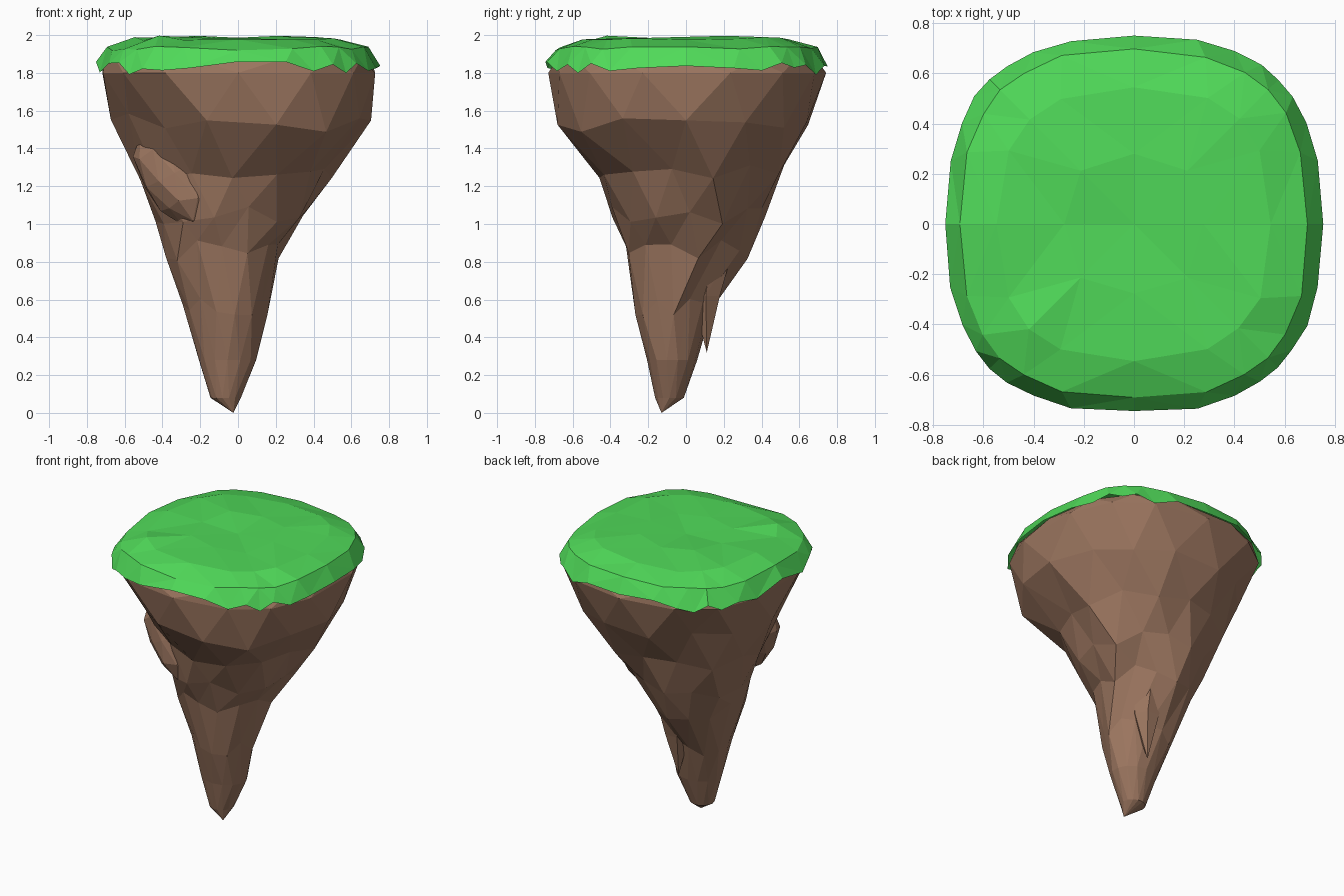
import bpy, bmesh, math, random
from mathutils import Vector, Matrix

if "Cube" in bpy.data.objects:
    bpy.data.objects.remove(bpy.data.objects["Cube"])

random.seed(7)


def material(name, rgb):
    m = bpy.data.materials.new(name)
    m.diffuse_color = (*rgb, 1)
    m.use_nodes = True
    m.node_tree.nodes["Principled BSDF"].inputs["Base Color"].default_value = m.diffuse_color
    return m


def finish(name, bm, mat):
    bmesh.ops.recalc_face_normals(bm, faces=bm.faces)
    me = bpy.data.meshes.new(name)
    bm.to_mesh(me)
    bm.free()
    me.materials.append(mat)
    ob = bpy.data.objects.new(name, me)
    bpy.context.collection.objects.link(ob)
    return ob


def rounded(a, power):
    """Point at angle a on a unit rounded square."""
    c, s = math.cos(a), math.sin(a)
    return (math.copysign(abs(c) ** (2 / power), c),
            math.copysign(abs(s) ** (2 / power), s))


def ring(bm, level, sides, power, turn=0.0, dent=0.0, dz=0.0):
    """Ring filling the given x and y extents, randomly dented."""
    z, x0, x1, y0, y1 = level
    verts = []
    for i in range(sides):
        px, py = rounded(math.tau * (i + turn) / sides, power)
        k = 1.01 - random.uniform(0, dent)
        verts.append(bm.verts.new(((x0 + x1) / 2 + (x1 - x0) / 2 * px * k,
                                   (y0 + y1) / 2 + (y1 - y0) / 2 * py * k,
                                   z + random.uniform(-dz, dz))))
    return verts


def bridge(bm, a, b, shifted):
    """Join two equal rings with triangles."""
    n = len(a)
    for i in range(n):
        j = (i + 1) % n
        if shifted:
            bm.faces.new((a[i], a[j], b[j]))
            bm.faces.new((a[i], b[j], b[i]))
        else:
            bm.faces.new((a[i], a[j], b[i]))
            bm.faces.new((a[j], b[j], b[i]))


def fan(bm, loop, point):
    tip = bm.verts.new(point)
    for i in range(len(loop)):
        bm.faces.new((loop[i], loop[(i + 1) % len(loop)], tip))


brown = material("rock brown", (0.33, 0.18, 0.115))
green = material("grass green", (0.08, 0.70, 0.10))

# Rock: levels are z, x min, x max, y min, y max
levels = [
    (1.87, -.70, .70, -.70, .70),
    (1.80, -.73, .735, -.73, .735),
    (1.53, -.67, .70, -.69, .69),
    (1.27, -.57, .51, -.48, .54),
    (1.05, -.44, .37, -.40, .44),
    (0.86, -.40, .23, -.34, .325),
    (0.55, -.295, .16, -.275, .145),
    (0.28, -.21, .10, -.205, .06),
    (0.08, -.145, .015, -.165, -.01),
]
bm = bmesh.new()
prev = None
for i, lv in enumerate(levels):
    rough = 1 < i < 7
    cur = ring(bm, lv, 14, 2.6 if i < 2 else 2.3 if i == 2 else 2.0,
               turn=0.5 * (i % 2), dent=.09 if rough else .015,
               dz=.055 if rough else 0)
    if prev:
        bridge(bm, prev, cur, i % 2 == 0)
    prev = cur
fan(bm, prev, (-.025, -.13, 0))
# hollow behind the boulder
for v in bm.verts:
    d = (v.co - Vector((-.40, -.35, 1.3))).length
    if d < .3:
        v.co.x *= .94
        v.co.y *= .90
finish("rock", bm, brown)

# Small hanging spike at the back
bm = bmesh.new()
top = ring(bm, (0.88, -.15, .12, 0, .27), 6, 2)
low = ring(bm, (0.62, -.10, .08, .02, .19), 6, 2)
bridge(bm, top, low, False)
fan(bm, low, (-.02, .11, .32))
finish("rock_spike", bm, brown)

# Boulder bulging from the front left, leaning back towards its top
bm = bmesh.new()
bmesh.ops.create_icosphere(bm, subdivisions=2, radius=1)
tilt = Matrix.Rotation(math.radians(-27), 3, 'Y')
for v in bm.verts:
    k = random.uniform(.9, 1.06)
    p = tilt @ Vector((v.co.x * .175, v.co.y * .16, v.co.z * .32)) * k
    p.y += .15 * p.z
    v.co = p + Vector((-.335, -.225, 1.27))
finish("boulder", bm, brown)

# Grass cap: square grid wrapped onto rounded rings, with a ragged lip
profile = [(0, 1.98), (.28, 1.985), (.55, 1.985), (.70, 1.93), (.755, 1.825)]
wobble = [.01, .012, .014, .012, .035]
n = 4
bm = bmesh.new()
bmesh.ops.create_grid(bm, x_segments=2 * n, y_segments=2 * n, size=n)
for v in bm.verts:
    k = round(max(abs(v.co.x), abs(v.co.y)))
    r, z = profile[k]
    px, py = rounded(math.atan2(v.co.y, v.co.x), 2.6)
    r *= random.uniform(.985, 1)
    v.co = (r * px, r * py, min(2.0, z + random.uniform(-wobble[k], wobble[k])))
bmesh.ops.triangulate(bm, faces=bm.faces)
finish("grass", bm, green)
